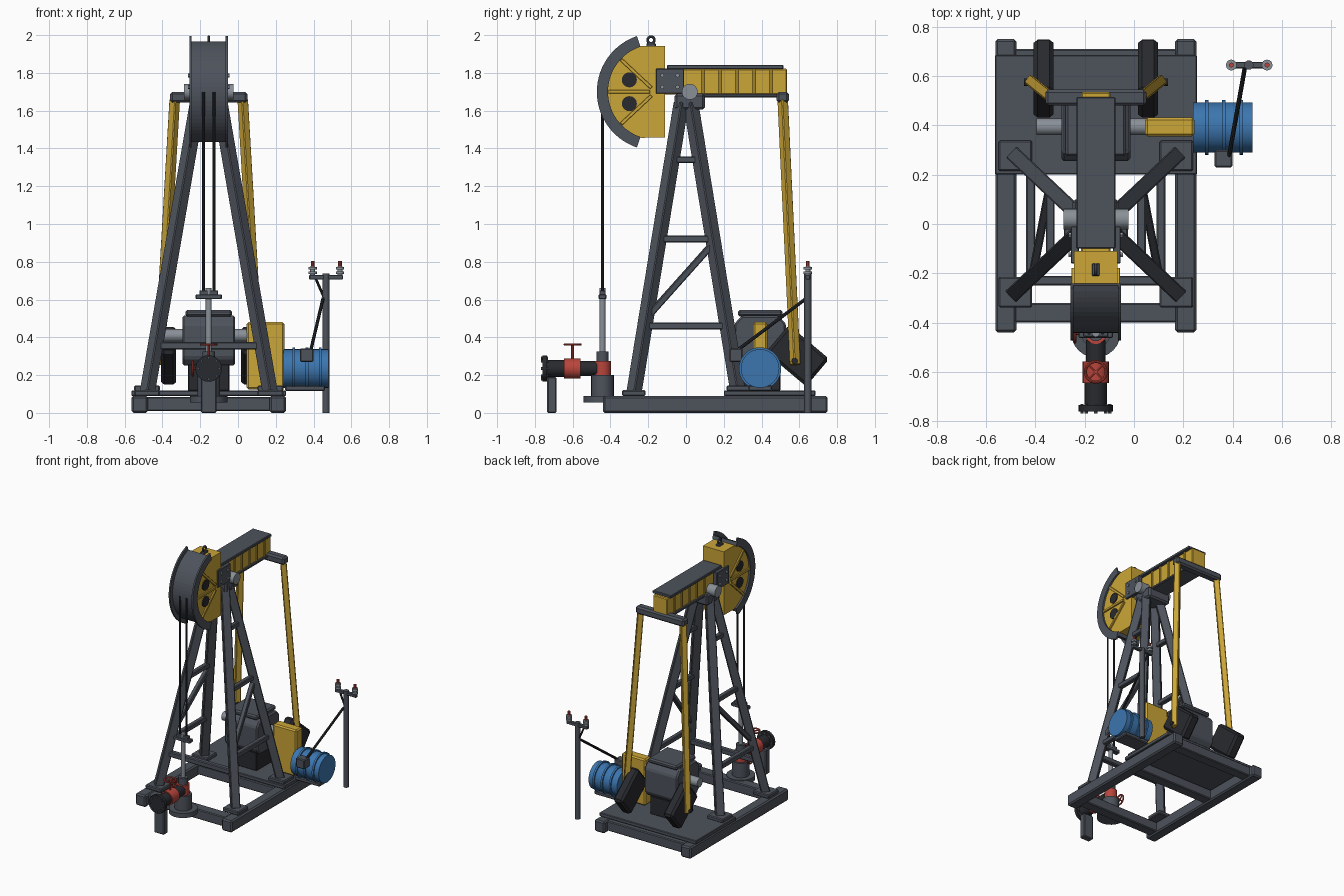
import bpy, bmesh, math
from mathutils import Vector, Matrix

if "Cube" in bpy.data.objects:
    bpy.data.objects.remove(bpy.data.objects["Cube"])

CX = -0.155  # centre line of the machine


def material(name, rgb):
    m = bpy.data.materials.new(name)
    m.use_nodes = True
    m.diffuse_color = (*rgb, 1)
    m.node_tree.nodes["Principled BSDF"].inputs["Base Color"].default_value = (*rgb, 1)
    return m


STEEL = material("steel grey", (0.075, 0.085, 0.105))
DARK = material("dark iron", (0.022, 0.023, 0.028))
YELLOW = material("machine yellow", (0.60, 0.38, 0.04))
BLUE = material("motor blue", (0.045, 0.18, 0.43))
RED = material("valve red", (0.48, 0.06, 0.045))
LIGHT = material("light metal", (0.25, 0.28, 0.31))


def finish(name, bm, mat, bevel=0.0, smooth=False):
    if bevel:
        bmesh.ops.bevel(bm, geom=bm.edges[:], offset=bevel, segments=1, affect='EDGES')
    bmesh.ops.recalc_face_normals(bm, faces=bm.faces[:])
    for f in bm.faces:
        f.smooth = smooth
    me = bpy.data.meshes.new(name)
    bm.to_mesh(me)
    bm.free()
    me.materials.append(mat)
    if smooth:
        me.set_sharp_from_angle(angle=math.radians(35))
    ob = bpy.data.objects.new(name, me)
    bpy.context.collection.objects.link(ob)
    return ob


def box(name, x, y, z, mat, bevel=0.006):
    """Box from (low, high) ranges."""
    bm = bmesh.new()
    bmesh.ops.create_cube(bm, size=1)
    for v in bm.verts:
        v.co = [(r[0] + r[1]) / 2 + c * (r[1] - r[0]) for r, c in zip((x, y, z), v.co)]
    return finish(name, bm, mat, bevel)


def frame(a, b):
    a, b = Vector(a), Vector(b)
    rot = (b - a).to_track_quat('Z', 'Y').to_matrix().to_4x4()
    return Matrix.Translation((a + b) / 2) @ rot, (b - a).length


def cyl(name, a, b, r, mat, n=24, r2=None):
    mx, length = frame(a, b)
    bm = bmesh.new()
    bmesh.ops.create_cone(bm, cap_ends=True, segments=n, radius1=r,
                          radius2=r if r2 is None else r2, depth=length, matrix=mx)
    return finish(name, bm, mat, smooth=True)


def bar(name, a, b, w, mat, d=None, bevel=0.005):
    """Rectangular bar between two points."""
    mx, length = frame(a, b)
    bm = bmesh.new()
    bmesh.ops.create_cube(bm, size=1, matrix=mx @ Matrix.Diagonal((w, d or w, length, 1)))
    return finish(name, bm, mat, bevel)


def prism(name, pts, x, mat, bevel=0.0):
    """Side profile of (y, z) points pushed across x."""
    bm = bmesh.new()
    f = bm.faces.new([bm.verts.new((x[0], *p)) for p in pts])
    ext = bmesh.ops.extrude_face_region(bm, geom=[f])
    verts = [g for g in ext["geom"] if isinstance(g, bmesh.types.BMVert)]
    bmesh.ops.translate(bm, verts=verts, vec=(x[1] - x[0], 0, 0))
    return finish(name, bm, mat, bevel)


def ring(name, centre, axis, r, t, mat, n=24, m=8):
    mx = Matrix.Translation(centre) @ Vector(axis).to_track_quat('Z', 'Y').to_matrix().to_4x4()
    bm = bmesh.new()
    rows = []
    for i in range(n):
        a = math.tau * i / n
        rows.append([bm.verts.new(mx @ Vector(((r + t * math.cos(b)) * math.cos(a),
                     (r + t * math.cos(b)) * math.sin(a), t * math.sin(b))))
                     for b in (math.tau * j / m for j in range(m))])
    for i in range(n):
        p, q = rows[i], rows[(i + 1) % n]
        for j in range(m):
            k = (j + 1) % m
            bm.faces.new((p[j], q[j], q[k], p[k]))
    return finish(name, bm, mat, smooth=True)


def mid(half, off=0.0):
    return (CX + off - half, CX + off + half)


SIDES = ((-1, "right"), (1, "left"))

# Skid base
for s, n in SIDES:
    box(n + "_skid_rail", mid(0.043, s * 0.365), (-0.44, 0.75), (0, 0.09), STEEL, 0.01)
for y, n in ((-0.36, "front"), (0.24, "middle"), (0.67, "rear")):
    box(n + "_cross_beam", mid(0.33), (y - 0.04, y + 0.04), (0.01, 0.085), STEEL)
box("deck_plate", mid(0.41), (0.2, 0.685), (0.09, 0.118), STEEL, 0.004)

# Tower legs with feet and braces
for s, n in SIDES:
    def leg(end, z):
        t = (z - 0.11) / 1.53
        return Vector((CX + s * (0.325 - 0.265 * t), end * (0.275 - 0.25 * t), z))
    for e, m in ((-1, "front"), (1, "rear")):
        bar(f"{m}_{n}_leg", leg(e, 0.11), leg(e, 1.64), 0.062, STEEL)
        p = leg(e, 0.1)
        z = 0.09 if e < 0 else 0.115
        box(f"{m}_{n}_foot", (p.x - 0.068, p.x + 0.068), (p.y - 0.062, p.y + 0.062),
            (z, z + 0.03), STEEL)
    for z in (0.46, 0.92, 1.34):
        bar(n + "_side_brace", leg(-1, z), leg(1, z), 0.036, STEEL)
    bar(n + "_diagonal_brace", leg(-1, 0.5), leg(1, 0.9), 0.034, STEEL)
box("front_tower_brace", mid(0.28), (-0.25, -0.21), (0.335, 0.375), STEEL)

# Pivot saddle and bearing
box("saddle_block", mid(0.095), (-0.06, 0.1), (1.605, 1.69), STEEL, 0.012)
cyl("pivot_shaft", (CX - 0.132, 0.02, 1.7), (CX + 0.132, 0.02, 1.7), 0.042, LIGHT)

# Walking beam
box("walking_beam", mid(0.06), (-0.15, 0.535), (1.685, 1.822), YELLOW)
box("beam_top_flange", mid(0.079), (-0.1, 0.515), (1.82, 1.842), STEEL, 0.004)
box("beam_bottom_flange", mid(0.072), (0.0, 0.5), (1.67, 1.688), STEEL, 0.004)
for y in (0.09, 0.18, 0.27, 0.36, 0.45):
    box("beam_stiffener", mid(0.068), (y - 0.008, y + 0.008), (1.688, 1.82), YELLOW, 0.002)

# Horse head: yellow body, curved channel rim, ribs and holes
HY, HZ = -0.161, 1.70


def polar(r, deg):
    a = math.radians(deg)
    return (HY + r * math.cos(a), HZ + r * math.sin(a))


def arc(r, a0, a1, n=28):
    return [polar(r, a0 + (a1 - a0) * i / n) for i in range(n + 1)]


prism("head_body", arc(0.256, 108, 252) + [(-0.11, HZ - 0.243), (-0.11, HZ + 0.243)],
      mid(0.088), YELLOW)
prism("head_rim", arc(0.281, 108.5, 251.5) + arc(0.252, 251.5, 108.5), mid(0.092), STEEL)
for s, n in SIDES:
    prism(n + "_rim_flange", arc(0.311, 108.5, 251.5) + arc(0.252, 251.5, 108.5),
          mid(0.006, s * 0.096), STEEL)
    x = CX + s * 0.09
    for a in (137, 180, 223):
        bar(n + "_head_rib", (x, *polar(0.03, a)), (x, *polar(0.25, a)), 0.018, YELLOW, bevel=0.002)
    for z in (-0.063, 0.063):
        cyl(n + "_head_hole", (x - s * 0.01, -0.3, HZ + z), (x + s * 0.004, -0.3, HZ + z),
            0.04, DARK, 16)
    box(n + "_joint_plate", mid(0.016, s * 0.085), (-0.16, -0.01), (1.69, 1.822), STEEL, 0.003)
    for y in (-0.125, -0.045):
        for z in (1.725, 1.787):
            cyl(n + "_plate_bolt", (x, y, z), (x + s * 0.02, y, z), 0.011, LIGHT, 6)
box("eye_base", mid(0.016), (-0.21, -0.16), (1.94, 1.957), STEEL, 0.003)
ring("lifting_eye", (CX, -0.185, 1.974), (1, 0, 0), 0.018, 0.007, STEEL)

# Equaliser bar, pitman arms, counterweights
box("equaliser_bar", mid(0.205), (0.48, 0.545), (1.642, 1.7), STEEL, 0.012)
for s, n in SIDES:
    top, low = (CX + s * 0.18, 0.512, 1.66), (CX + s * 0.262, 0.578, 0.255)
    bar(n + "_pitman_arm", top, low, 0.044, YELLOW)
    x = CX + s * 0.212
    bar(n + "_counterweight", (x, 0.483, 0.393), (x, 0.697, 0.213), 0.08, DARK, 0.19, 0.016)
    cyl(n + "_crank_pin", (x, 0.575, 0.275), (x + s * 0.08, 0.575, 0.275), 0.016, DARK, 12)

# Gearbox
c = 0.04
prism("gearbox", [(0.255 + c, 0.25), (0.53 - c, 0.25), (0.53, 0.25 + c), (0.53, 0.51 - c),
                  (0.53 - c, 0.515), (0.255 + c, 0.515), (0.255, 0.51 - c), (0.255, 0.25 + c)],
      mid(0.14), STEEL, 0.01)
box("gearbox_lid", mid(0.123), (0.275, 0.51), (0.51, 0.545), STEEL, 0.01)
box("gearbox_pedestal", mid(0.11), (0.29, 0.5), (0.115, 0.26), DARK)
cyl("gearbox_shaft", (CX - 0.24, 0.395, 0.41), (CX + 0.24, 0.395, 0.41), 0.034, LIGHT)

# Belt guard, motor and junction box
box("belt_guard", (0.045, 0.245), (0.355, 0.432), (0.125, 0.48), YELLOW, 0.01)
cyl("motor", (0.24, 0.392, 0.235), (0.48, 0.392, 0.235), 0.102, BLUE, 32)
for x in (0.295, 0.365, 0.435):
    cyl("motor_band", (x - 0.007, 0.392, 0.235), (x + 0.007, 0.392, 0.235), 0.112, BLUE, 32)
box("motor_mount", (0.25, 0.46), (0.33, 0.455), (0.115, 0.145), STEEL)
box("junction_box", (0.327, 0.4), (0.23, 0.3), (0.27, 0.342), STEEL)

# Power pole
PX, PY = 0.466, 0.645
cyl("power_pole", (PX, PY, 0), (PX, PY, 0.738), 0.019, STEEL, 16)
box("pole_crossarm", (0.377, 0.556), (PY - 0.013, PY + 0.013), (0.707, 0.73), STEEL, 0.003)
for x in (0.395, 0.54):
    cyl("insulator_core", (x, PY, 0.73), (x, PY, 0.775), 0.013, LIGHT, 12)
    for z in (0.742, 0.766):
        cyl("insulator_skirt", (x, PY, z - 0.007), (x, PY, z + 0.007), 0.022, LIGHT, 16)
    cyl("insulator_pin", (x, PY, 0.77), (x, PY, 0.803), 0.01, RED, 10)
cyl("pole_brace", (0.41, PY, 0.715), (0.46, PY, 0.6), 0.007, DARK, 8)
cyl("power_cable", (0.45, 0.635, 0.605), (0.385, 0.27, 0.33), 0.009, DARK, 8)

# Bridle cables and carrier bar
WY = -0.442
for s, n in SIDES:
    cyl(n + "_bridle_cable", (CX + s * 0.028, WY, 0.61), (CX + s * 0.028, WY, 1.7), 0.007, DARK, 8)
box("carrier_bar", mid(0.07), (WY - 0.02, WY + 0.02), (0.602, 0.628), STEEL, 0.004)
box("rod_clamp", mid(0.05), (WY - 0.015, WY + 0.015), (0.625, 0.648), STEEL, 0.003)
cyl("polished_rod", (CX, WY, 0.3), (CX, WY, 0.66), 0.016, LIGHT, 16)

# Wellhead
for n, z0, z1, r, m in (("base_flange", 0.055, 0.09, 0.1, STEEL), ("casing", 0.06, 0.2, 0.06, STEEL),
                        ("tee", 0.195, 0.275, 0.045, RED), ("stuffing_box", 0.27, 0.325, 0.033, STEEL)):
    cyl("wellhead_" + n, (CX, WY, z0), (CX, WY, z1), r, m)
for n, y0, y1, r, m in (("end_flange", -0.76, -0.735, 0.07, DARK), ("pipe", -0.74, -0.64, 0.045, DARK),
                        ("valve", -0.645, -0.558, 0.053, RED), ("pipe_collar", -0.56, -0.47, 0.04, DARK)):
    cyl("flow_" + n, (CX, y0, 0.235), (CX, y1, 0.235), r, m)
for i in range(8):
    a = math.tau * i / 8
    x, z = CX + 0.056 * math.cos(a), 0.235 + 0.056 * math.sin(a)
    cyl("flange_bolt", (x, -0.768, z), (x, -0.73, z), 0.008, STEEL, 6)
box("pipe_stand", mid(0.042), (-0.735, -0.685), (0, 0.19), STEEL)


# Valve handwheels
def handwheel(name, hub, axis, r, stem):
    hub, axis = Vector(hub), Vector(axis)
    ring(name, hub, axis, r, 0.006, RED)
    cyl(name + "_stem", hub - axis * stem, hub + axis * 0.006, 0.008, RED, 10)
    side = axis.orthogonal().normalized()
    for d in (side, axis.cross(side)):
        cyl(name + "_spoke", hub - d * r, hub + d * r, 0.005, RED, 6)


handwheel("top_handwheel", (CX, -0.6, 0.362), (0, 0, 1), 0.042, 0.09)
handwheel("side_handwheel", (CX - 0.085, WY, 0.235), (-1, 0, 0), 0.038, 0.05)
